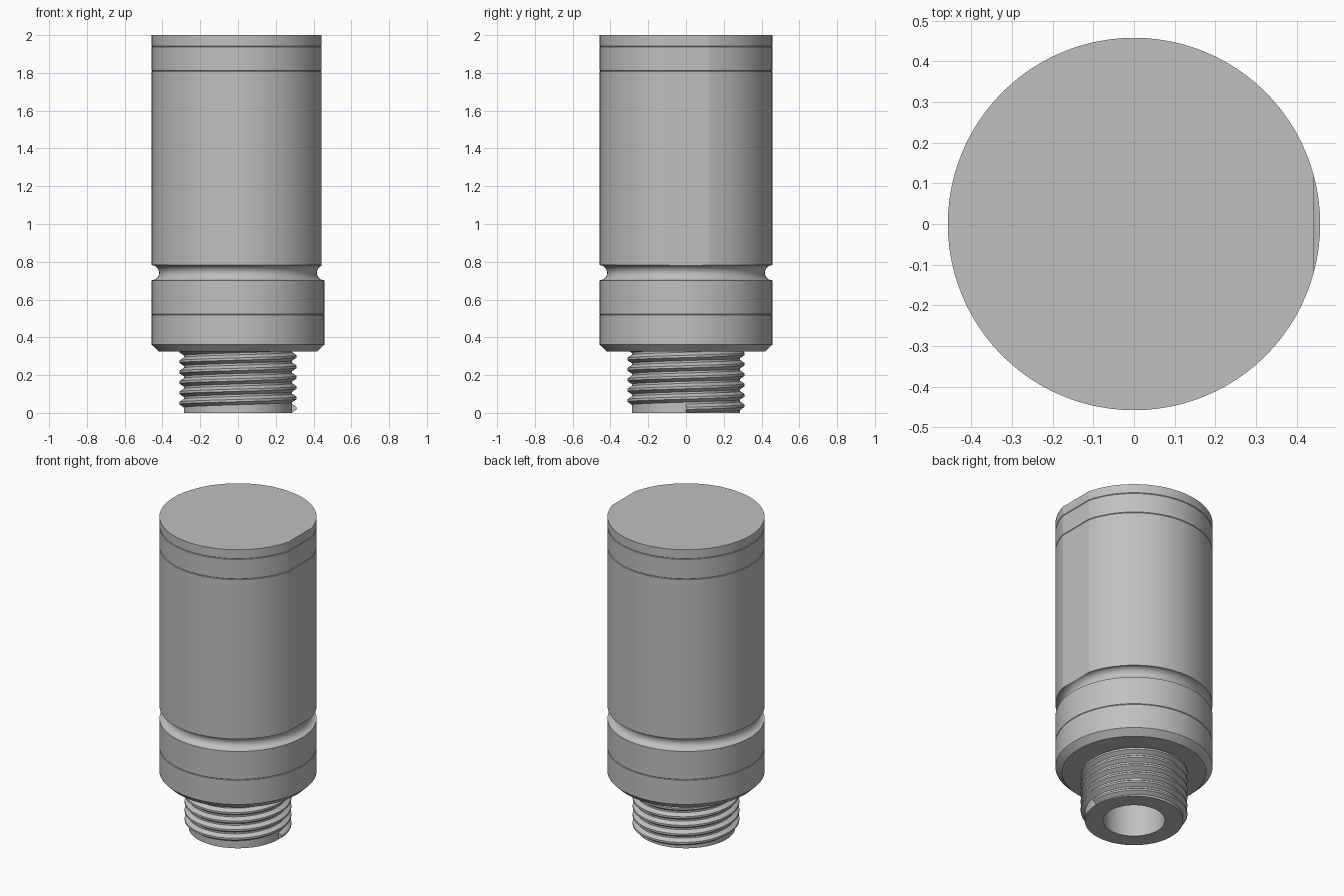
import bpy, bmesh, math

cube = bpy.data.objects.get("Cube")
if cube:
    bpy.data.objects.remove(cube, do_unlink=True)

SEG = 96            # sides of every round part
R = 0.458           # outer radius
FLAT = R * math.cos(math.radians(15))   # position of the flat on the +x side

metal = bpy.data.materials.new("plain grey metal")
metal.use_nodes = True
metal.diffuse_color = (0.53, 0.53, 0.53, 1)
metal.node_tree.nodes["Principled BSDF"].inputs["Base Color"].default_value = (0.53, 0.53, 0.53, 1)


def finish(bm, name, angle):
    bmesh.ops.recalc_face_normals(bm, faces=bm.faces)
    mesh = bpy.data.meshes.new(name)
    bm.to_mesh(mesh)
    bm.free()
    mesh.materials.append(metal)
    ob = bpy.data.objects.new(name, mesh)
    bpy.context.collection.objects.link(ob)
    bpy.ops.object.select_all(action='DESELECT')
    ob.select_set(True)
    bpy.context.view_layer.objects.active = ob
    bpy.ops.object.shade_smooth_by_angle(angle=math.radians(angle))
    return ob


def lathe(name, profile, flat=False, cap_first=False, cap_last=False):
    """Loft rings along an (r, z) profile, optionally trimmed by the flat."""
    bm = bmesh.new()
    rings = []
    for r, z in profile:
        ring = []
        for i in range(SEG):
            a = 2 * math.pi * i / SEG
            x, y = r * math.cos(a), r * math.sin(a)
            if flat and z > 0.735:
                limit = FLAT - (R - r) if z > 0.79 else FLAT
                x = min(x, limit)
            ring.append(bm.verts.new((x, y, z)))
        rings.append(ring)
    for a, b in zip(rings, rings[1:]):
        for i in range(SEG):
            j = (i + 1) % SEG
            bm.faces.new((a[i], a[j], b[j], b[i]))
    if cap_first:
        bm.faces.new(rings[0])
    if cap_last:
        bm.faces.new(rings[-1])
    return finish(bm, name, 11)


def seam(z):
    """Fine joint line around the housing."""
    return [(R, z - 0.003), (R - 0.003, z), (R, z + 0.003)]


# Housing: chamfered collar, rounded groove, barrel with one flat side
groove = [(R - 0.04 * math.sin(math.pi * k / 20), 0.742 - 0.04 * math.cos(math.pi * k / 20))
          for k in range(21)]
housing = [(0.25, 0.325), (0.42, 0.325), (R, 0.362)] + seam(0.52) + groove
housing += seam(1.81) + seam(1.94) + [(R, 2.0)]
lathe("housing", housing, flat=True, cap_last=True)

# Hollow connector stub
lathe("connector_stub",
      [(0.18, 0.6), (0.18, 0), (0.287, 0), (0.287, 0.34)], cap_first=True)

# Right-handed thread ridge wound around the stub
PITCH, Z0, Z1, STEPS = 0.055, 0.024, 0.36, 72
section = [(0.283, -0.025), (0.311, -0.006), (0.311, 0.006), (0.283, 0.025)]
bm = bmesh.new()
rows = []
for n in range(int((Z1 - Z0) / PITCH * STEPS) + 1):
    a = 2 * math.pi * n / STEPS
    z = Z0 + PITCH * n / STEPS
    rows.append([bm.verts.new((r * math.cos(a), r * math.sin(a), max(z + dz, 0)))
                 for r, dz in section])
for a, b in zip(rows, rows[1:]):
    for i in range(4):
        j = (i + 1) % 4
        bm.faces.new((a[i], a[j], b[j], b[i]))
bm.faces.new(rows[0])
bm.faces.new(rows[-1])
finish(bm, "thread", 25)
